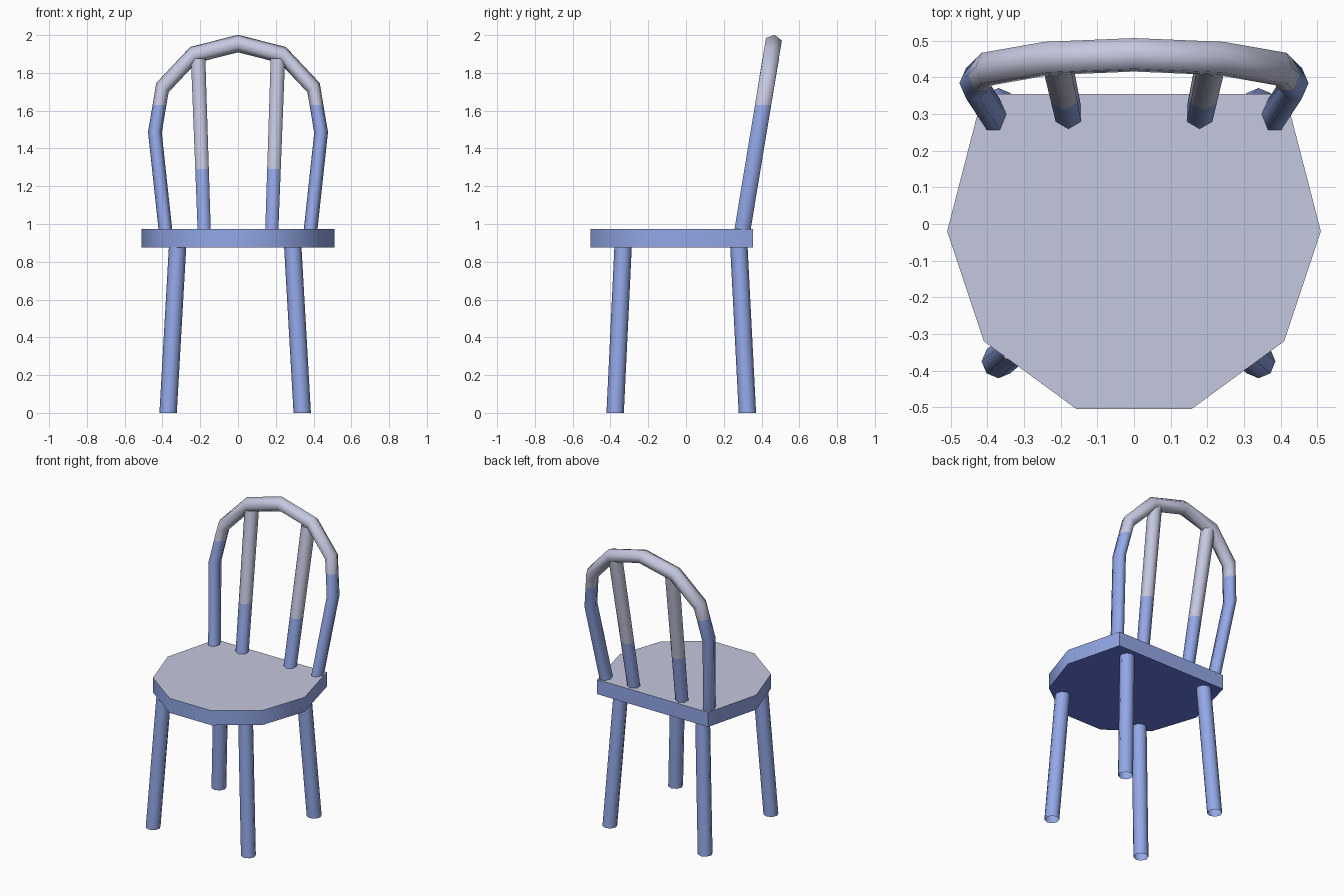
import bpy, bmesh, math
from mathutils import Vector

cube = bpy.data.objects.get("Cube")
if cube:
    bpy.data.objects.remove(cube, do_unlink=True)


def make_material(name, rgb):
    mat = bpy.data.materials.new(name)
    mat.use_nodes = True
    mat.diffuse_color = (*rgb, 1)
    bsdf = next(n for n in mat.node_tree.nodes if n.type == 'BSDF_PRINCIPLED')
    bsdf.inputs["Base Color"].default_value = (*rgb, 1)
    bsdf.inputs["Roughness"].default_value = 0.7
    return mat


blue = make_material("soft_blue", (0.29, 0.39, 0.80))
grey = make_material("pale_grey", (0.56, 0.58, 0.74))
deep_blue = make_material("deep_blue", (0.13, 0.19, 0.74))


def finish(name, bm, smooth, materials):
    bmesh.ops.recalc_face_normals(bm, faces=bm.faces)
    for face in bm.faces:
        face.smooth = smooth
    mesh = bpy.data.meshes.new(name)
    bm.to_mesh(mesh)
    bm.free()
    for mat in materials:
        mesh.materials.append(mat)
    obj = bpy.data.objects.new(name, mesh)
    bpy.context.collection.objects.link(obj)
    return obj


def tube(name, rings, sides, phase=0.0, split=None, x_scale=1.0):
    """Skin open rings given as (centre, u axis, v axis); grey above the split height."""
    bm = bmesh.new()
    loops = []
    for centre, u, v in rings:
        loop = []
        for i in range(sides):
            a = math.tau * (i + phase) / sides
            p = centre + u * math.cos(a) + v * math.sin(a)
            p.x *= x_scale
            loop.append(bm.verts.new(p))
        loops.append(loop)
    for lower, upper in zip(loops, loops[1:]):
        for i in range(sides):
            j = (i + 1) % sides
            bm.faces.new((lower[i], lower[j], upper[j], upper[i]))
    if split:
        bmesh.ops.bisect_plane(bm, geom=bm.verts[:] + bm.edges[:] + bm.faces[:],
                               plane_co=(0, 0, split), plane_no=(0, 0, 1))
        for face in bm.faces:
            face.material_index = int(face.calc_center_median().z > split)
    return finish(name, bm, True, (blue, grey) if split else (blue,))


def rod(name, start, end, radii, sides, phase=0.0, split=None):
    rings = [(Vector(p), Vector((r, 0, 0)), Vector((0, r, 0)))
             for p, r in zip((start, end), radii)]
    return tube(name, rings, sides, phase, split)


# Seat: ten-sided slab with a straight back edge, grey top and deep blue underside
SEAT_BOTTOM, SEAT_TOP = 0.876, 0.974
half = [(0.157, -0.505), (0.41, -0.32), (0.51, -0.02), (0.413, 0.355)]
outline = half + [(-x, y) for x, y in reversed(half)]
bm = bmesh.new()
base = bm.faces.new([bm.verts.new((x, y, SEAT_BOTTOM)) for x, y in outline])
top = bmesh.ops.extrude_face_region(bm, geom=[base])
bmesh.ops.translate(bm, vec=(0, 0, SEAT_TOP - SEAT_BOTTOM),
                    verts=[g for g in top["geom"] if isinstance(g, bmesh.types.BMVert)])
for face in bm.faces:
    z = face.calc_center_median().z
    if z > SEAT_TOP - 0.01:
        face.material_index = 1
    elif z < SEAT_BOTTOM + 0.01:
        face.material_index = 2
seat = finish("seat", bm, False, (blue, grey, deep_blue))
bpy.ops.object.select_all(action='DESELECT')
seat.select_set(True)
bpy.context.view_layer.objects.active = seat
bpy.ops.object.shade_smooth_by_angle(angle=math.radians(50))

# Legs: open tubes, splayed slightly outwards
for side, label in ((1, "left"), (-1, "right")):
    for end, foot_y, top_y in (("front", -0.375, -0.333), ("back", 0.325, 0.28)):
        rod(f"{end}_{label}_leg", (side * 0.355 - 0.015, foot_y, 0),
            (side * 0.305 - 0.015, top_y, SEAT_BOTTOM + 0.003), (0.046, 0.046), 8)


# Backrest plane leans backwards
LEAN = 0.165


def back_y(z):
    return 0.3 + (z - 0.975) * LEAN


# Spindles
for side, label in ((1, "left"), (-1, "right")):
    rod(f"{label}_spindle", (side * 0.178, back_y(0.94), 0.94),
        (side * 0.211, back_y(1.875), 1.875), (0.04, 0.044), 6, 0.5, 1.29)

# Hoop: bent bar, narrowed across its width
SQUEEZE = 0.78
arc = [(0.38, 0.93), (0.44, 1.485), (0.4, 1.722), (0.237, 1.895), (0, 1.955)]
arc += [(-x, z) for x, z in reversed(arc[:-1])]
path = [Vector((x / SQUEEZE, back_y(z), z)) for x, z in arc]
across = Vector((0, 1, -LEAN)).normalized()
rings = []
for i, p in enumerate(path):
    before = (p - path[i - 1]).normalized() if i else None
    after = (path[i + 1] - p).normalized() if i < len(path) - 1 else None
    before, after = before or after, after or before
    along = (before + after).normalized()
    miter = 1 / along.dot(after)
    rings.append((p, across.cross(along) * 0.046 * miter, across * 0.049))
tube("back_hoop", rings, 6, 0, 1.63, SQUEEZE)
